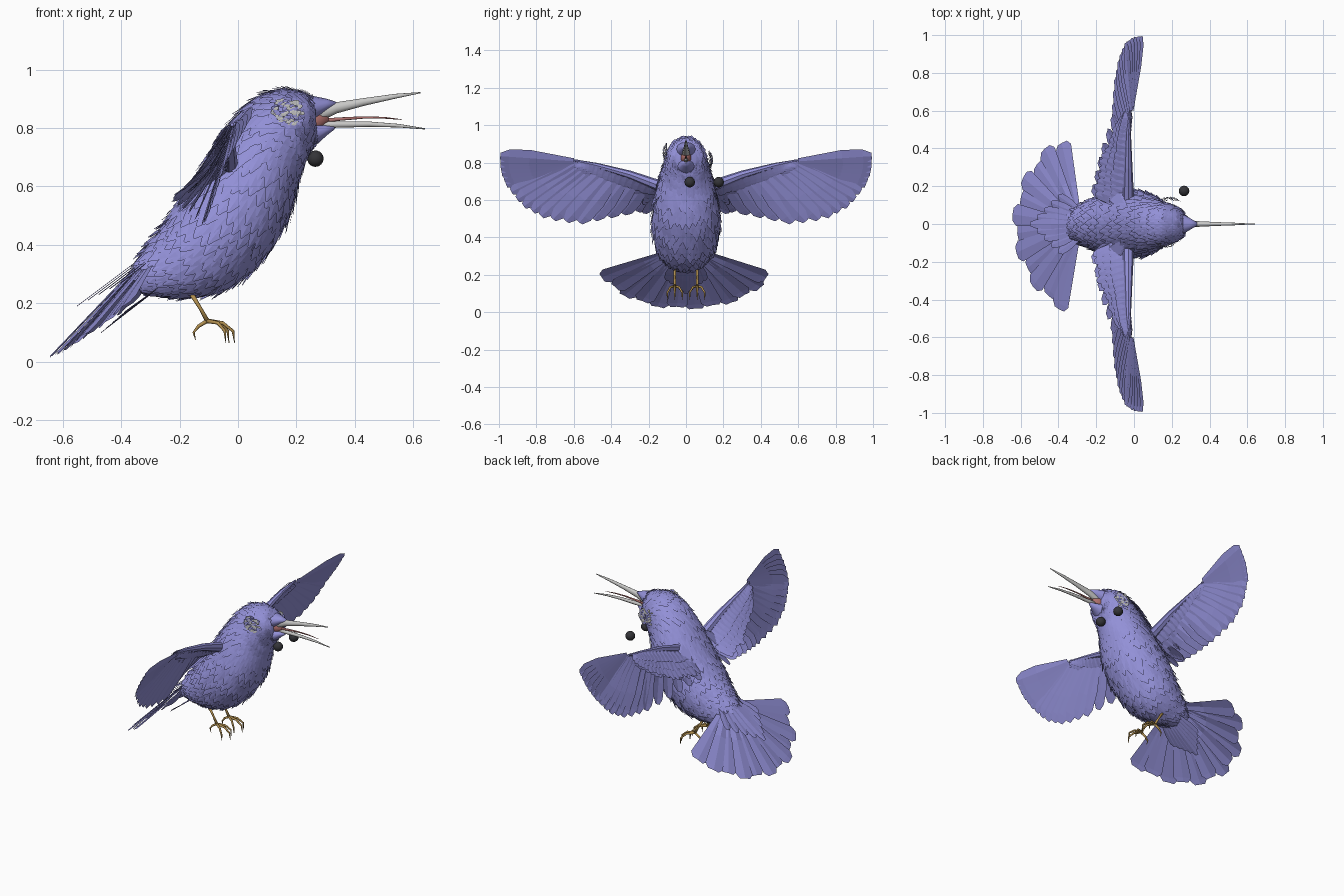
import bpy, bmesh, math, random
from mathutils import Vector as V

random.seed(4)
cube = bpy.data.objects.get("Cube")
if cube:
    bpy.data.objects.remove(cube)


def material(name, rgb):
    m = bpy.data.materials.new(name)
    m.use_nodes = True
    m.diffuse_color = (*rgb, 1)
    m.node_tree.nodes["Principled BSDF"].inputs["Base Color"].default_value = (*rgb, 1)
    return m


PLUM = material("violet plumage", (0.29, 0.28, 0.68))
HORN = material("pale grey horn", (0.58, 0.58, 0.57))
TONGUE = material("dull red", (0.42, 0.16, 0.15))
TAN = material("tan skin", (0.45, 0.28, 0.08))
BLACK = material("black eye", (0.035, 0.035, 0.04))


def finish(name, bm, mats, smooth=False):
    me = bpy.data.meshes.new(name)
    bm.to_mesh(me)
    bm.free()
    for m in mats:
        me.materials.append(m)
    bpy.context.collection.objects.link(bpy.data.objects.new(name, me))
    for p in me.polygons:
        p.use_smooth = smooth


def along(path, t):
    """Point at fraction t of a path with evenly weighted segments."""
    f = max(0, min(1, t)) * (len(path) - 1)
    i = min(int(f), len(path) - 2)
    return V(path[i]).lerp(V(path[i + 1]), f - i)


def loft(bm, rings):
    """Skin closed rings of points and cap both ends."""
    rows = [[bm.verts.new(p) for p in r] for r in rings]
    n = len(rows[0])
    for a, b in zip(rows, rows[1:]):
        for k in range(n):
            bm.faces.new((a[k], a[(k + 1) % n], b[(k + 1) % n], b[k]))
    bm.faces.new(rows[0][::-1])
    bm.faces.new(rows[-1])
    bmesh.ops.recalc_face_normals(bm, faces=bm.faces[:])


def tube(bm, pts, radii, sides=8, flat=1.0):
    """Tapered tube; flat scales its width against its height."""
    rings = []
    for i, p in enumerate(pts):
        d = V(pts[min(i + 1, len(pts) - 1)]) - V(pts[max(i - 1, 0)])
        side = V((0, 1, 0)) if abs(d.normalized().y) < 0.8 else V((1, 0, 0))
        up = d.cross(side).normalized()
        side = up.cross(d).normalized()
        angles = [math.tau * k / sides for k in range(sides)]
        rings.append([V(p) + radii[i] * (up * math.cos(a) + side * flat * math.sin(a)) for a in angles])
    loft(bm, rings)


VANE = ((0, 0.35), (0.6, 1), (0.88, 0.9), (1, 0.4))
FAN = ((0, 0.2), (0.5, 0.62), (0.94, 1), (1, 0.6))
SCALE = ((0, 0.8), (0.55, 1), (1, 0.2))


def blade(bm, base, tip, width, normal, shape=VANE, mat=0):
    """Flat feather with a slightly raised central shaft."""
    d = tip - base
    side = normal.cross(d).normalized() * width
    ridge = normal.normalized() * width * 0.08
    rows = [[bm.verts.new(base + d * t + side * w * s + ridge * (1 - abs(s))) for s in (-1, 0, 1)]
            for t, w in shape]
    for a, b in zip(rows, rows[1:]):
        for k in (0, 1):
            bm.faces.new((a[k], a[k + 1], b[k + 1], b[k])).material_index = mat


# Body sections from face to rump: back point, belly point, half width
BACK = [(0.262, 0, 0.908), (0.23, 0, 0.922), (0.15, 0, 0.938), (0.06, 0, 0.91), (-0.03, 0, 0.82), (-0.1, 0, 0.7),
        (-0.17, 0, 0.59), (-0.235, 0, 0.49), (-0.295, 0, 0.415), (-0.345, 0, 0.35), (-0.365, 0, 0.29)]
BELLY = [(0.272, 0, 0.752), (0.26, 0, 0.735), (0.235, 0, 0.7), (0.21, 0, 0.63), (0.195, 0, 0.55), (0.16, 0, 0.46),
         (0.085, 0, 0.35), (0, 0, 0.27), (-0.1, 0, 0.225), (-0.23, 0, 0.22), (-0.335, 0, 0.24)]
WIDTH = [(w, 0, 0) for w in (0.056, 0.08, 0.102, 0.115, 0.145, 0.17, 0.178, 0.165, 0.135, 0.095, 0.05)]


def skin(t, a, scale=1.0):
    top, low = along(BACK, t), along(BELLY, t)
    mid = (top + low) / 2
    out = (top - mid) * math.cos(a) + V((0, along(WIDTH, t).x * math.sin(a), 0))
    return mid + out * scale, out.normalized()


bm = bmesh.new()
loft(bm, [[skin(i / 30, math.tau * k / 28, 0.97)[0] for k in range(28)] for i in range(31)])
finish("body", bm, [PLUM], True)

# Overlapping contour feathers, small on the head and larger on the trunk
bm = bmesh.new()
t, row = 0.005, 0
while t < 0.97:
    step = 0.012 + 0.02 * min(1, t / 0.4)
    count = int(18 + 14 * min(1, t / 0.3))
    for k in range(count):
        a = math.tau * (k + 0.5 * (row % 2) + random.uniform(-0.15, 0.15)) / count
        root, n = skin(t, a, 0.985)
        tip, n2 = skin(min(1, t + step * random.uniform(1.7, 2.4)), a)
        tip += n2 * random.uniform(0.006, 0.02) * min(1, 0.4 + t)
        edge = skin(t, a + math.tau / count)[0]
        blade(bm, root, tip, max(0.006, (edge - root).length * 0.62), n, SCALE)
    t += step
    row += 1
finish("body_feathers", bm, [PLUM])

# Wings, built for one side and mirrored across y
ARM = [(-0.03, 0.1, 0.66), (-0.03, 0.3, 0.735), (-0.03, 0.48, 0.785), (-0.02, 0.6, 0.812)]
TIPS = [(-0.21, 0.19, 0.55), (-0.17, 0.38, 0.515), (-0.11, 0.58, 0.475), (-0.1, 0.76, 0.505),
        (-0.08, 0.88, 0.575), (-0.05, 0.96, 0.68), (-0.01, 0.99, 0.76), (0.03, 0.993, 0.84)]
COVER = [(-0.2, 0.16, 0.57), (-0.18, 0.3, 0.585), (-0.13, 0.42, 0.635), (-0.09, 0.52, 0.7), (-0.04, 0.58, 0.77)]


def wing(name, sign):
    def side(v):
        return V((v.x, v.y * sign, v.z))

    face = V((0.93, 0, -0.36))
    bm = bmesh.new()
    for i in range(19):
        u = i / 18
        lift = face * (0.0015 * i - 0.015)
        blade(bm, side(along(ARM, u * 1.5) + lift), side(along(TIPS, u) + lift), 0.046, face)
    # Three rows of shorter feathers on each face of the arm
    for layer, reach in enumerate((1, 0.72, 0.45)):
        for off in (-1, 1):
            lift = face * off * (0.012 + 0.006 * layer)
            for i in range(16):
                u = (i + 0.5 * (layer % 2)) / 16
                root = along(ARM, u * 0.95)
                tip = root.lerp(along(COVER, u), reach * random.uniform(0.93, 1.05))
                blade(bm, side(root + lift * 0.6), side(tip + lift), 0.026, face * off)
    tube(bm, [side(V(p)) for p in ARM], (0.032, 0.022, 0.014, 0.006))
    # Shoulder feathers that join the wing to the back
    for i in range(9):
        root = V((-0.04 - 0.008 * i, 0.09 + 0.02 * (i % 4), 0.72 - 0.012 * i))
        blade(bm, side(root), side(root + V((-0.09, 0.07, -0.11))), 0.03, V((-0.7, sign * 0.4, 0.6)))
    finish(name, bm, [PLUM])


wing("left_side_wing", 1)
wing("right_side_wing", -1)

# Cupped, ragged tail fan with shorter covering feathers above and below
bm = bmesh.new()
AXIS, UP = V((-0.69, 0, -0.725)), V((-0.725, 0, 0.69))
for i in range(12):
    s = (i - 5.5) / 5.5
    a = math.radians(66 * s)
    base = V((-0.29, 0, 0.36)) + UP * (0.02 - 0.03 * abs(s))
    ray = AXIS * math.cos(a) + V((0, math.sin(a), 0))
    tip = base + ray * (0.48 + 0.012 * (-1) ** i) - UP * (0.035 * s * s + 0.012 * (i % 2))
    blade(bm, base, tip, 0.058, UP + V((0, 0.25 * s, 0)), FAN)
finish("tail_fan", bm, [PLUM])

bm = bmesh.new()
for i in range(9):
    s = (i - 4) / 4
    base = V((-0.27, 0.06 * s, 0.4 - 0.03 * abs(s)))
    tip = V((-0.55 + 0.15 * abs(s), 0.15 * s, 0.19 + 0.08 * abs(s)))
    blade(bm, base, tip, 0.027, UP)
    tip = V((-0.47 + 0.08 * abs(s), 0.1 * s, 0.1 + 0.07 * abs(s)))
    blade(bm, V((-0.25, 0.06 * s, 0.27)), tip, 0.025, -UP)
finish("tail_coverts", bm, [PLUM])

# Brow and chin taper onto an open beak with a red mouth and tongue
FACE = {
    "brow": (PLUM, 1.3, [(0.23, 0.868), (0.265, 0.872), (0.305, 0.881), (0.335, 0.884)], (0.05, 0.038, 0.02, 0.006)),
    "chin": (PLUM, 1.3, [(0.23, 0.775), (0.265, 0.782), (0.3, 0.793), (0.33, 0.802)], (0.05, 0.036, 0.018, 0.006)),
    "mouth": (TONGUE, 0.8, [(0.23, 0.825), (0.275, 0.828), (0.31, 0.832)], (0.045, 0.033, 0.012)),
    "upper_beak": (HORN, 0.8, [(0.24, 0.833), (0.285, 0.852), (0.335, 0.869), (0.43, 0.889), (0.54, 0.909),
                               (0.625, 0.921)], (0.024, 0.025, 0.019, 0.013, 0.008, 0.002)),
    "lower_beak": (HORN, 0.9, [(0.25, 0.812), (0.34, 0.812), (0.45, 0.813), (0.55, 0.808), (0.64, 0.797)],
                   (0.014, 0.011, 0.009, 0.006, 0.002)),
    "tongue": (TONGUE, 0.9, [(0.25, 0.82), (0.34, 0.83), (0.43, 0.836), (0.5, 0.835), (0.56, 0.829)],
               (0.009, 0.006, 0.004, 0.003, 0.001)),
}
for name, (mat, flat, path, radii) in FACE.items():
    bm = bmesh.new()
    tube(bm, [(x, 0, z) for x, z in path], radii, 12, flat)
    finish(name, bm, [mat], True)

# Loose round eyes
for name, y in (("inner_eye", 0.02), ("outer_eye", 0.175)):
    bm = bmesh.new()
    bmesh.ops.create_icosphere(bm, subdivisions=3, radius=0.028)
    bmesh.ops.translate(bm, verts=bm.verts, vec=(0.265, y, 0.695))
    finish(name, bm, [BLACK], True)

# Pale eye rings made of small mottled flakes
for name, centre, s in (("right_eye_ring", V((0.18, -0.098, 0.853)), -1), ("left_eye_ring", V((0.2, 0.117, 0.815)), 1)):
    bm = bmesh.new()
    for i in range(90):
        a, r = random.uniform(0, math.tau), 0.05 * math.sqrt(random.random())
        bulge = 0.024 * (1 - (r / 0.052) ** 2)
        root = centre + V((r * math.cos(a), s * bulge, r * math.sin(a)))
        tip = root + V((-0.018, s * 0.004, random.uniform(-0.01, 0.006)))
        blade(bm, root, tip, 0.006, V((0, s, 0)), SCALE, int(random.random() < 0.4))
    finish(name, bm, [HORN, PLUM])

# Legs with three front toes, one hind toe and curved claws
for name, s in (("left_side_leg", 1), ("right_side_leg", -1)):
    bm = bmesh.new()
    y = 0.06 * s
    tube(bm, [(-0.17, y, 0.25), (-0.13, y, 0.185), (-0.105, y, 0.14)], (0.009, 0.006, 0.008))
    for spread, reach in ((-0.04, 0.06), (0, 0.088), (0.04, 0.07)):
        tube(bm, [(-0.105, y, 0.14), (-0.105 + reach * 0.6, y + spread * 0.6, 0.133),
                  (-0.105 + reach, y + spread, 0.105), (-0.105 + reach * 1.06, y + spread, 0.065)],
             (0.008, 0.006, 0.005, 0.001))
    tube(bm, [(-0.105, y, 0.14), (-0.135, y, 0.122), (-0.152, y, 0.1), (-0.145, y, 0.075)], (0.007, 0.006, 0.004, 0.001))
    finish(name, bm, [TAN], True)
